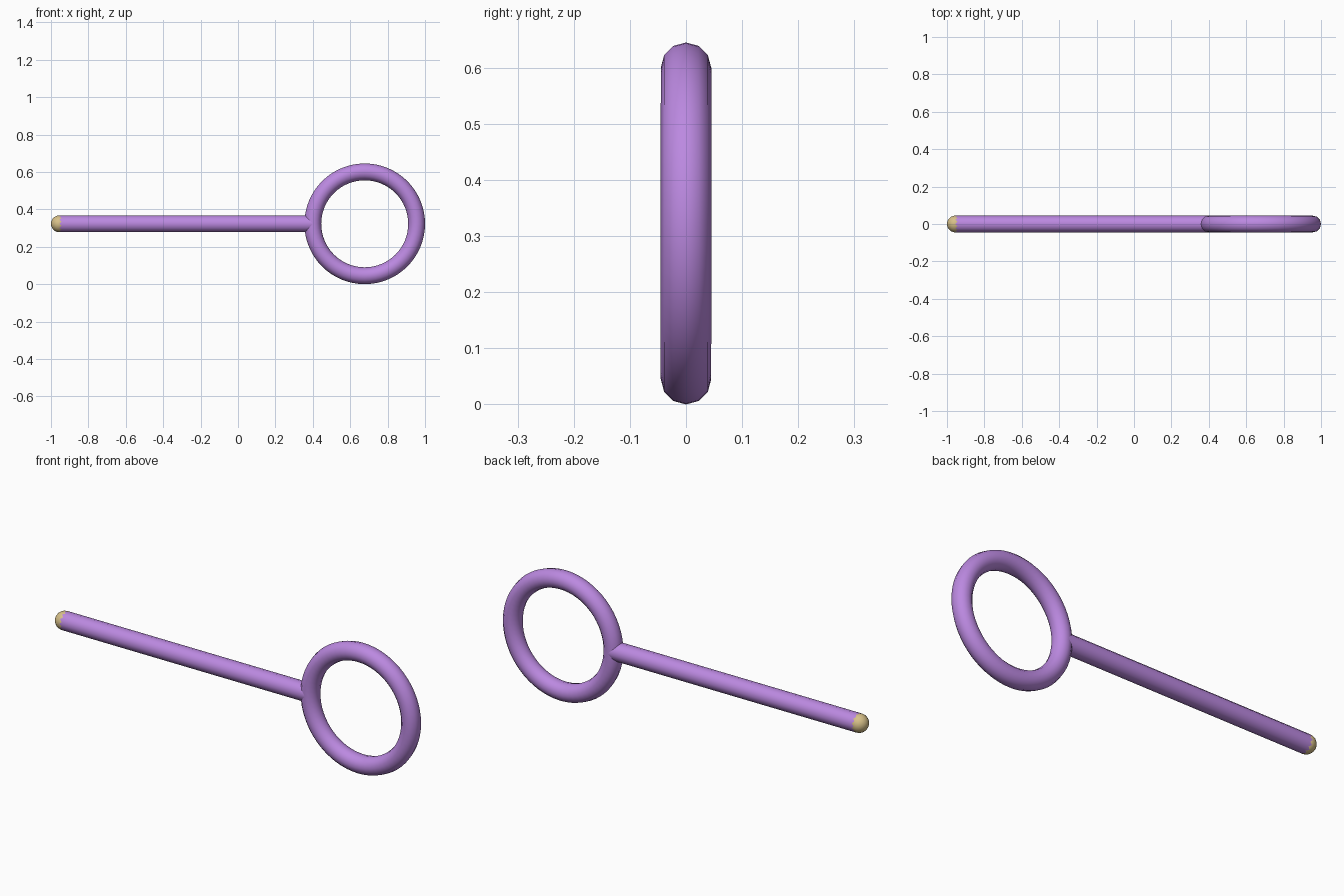
import bpy, math

if "Cube" in bpy.data.objects:
    bpy.data.objects.remove(bpy.data.objects["Cube"])

R = 0.045            # rod and ring tube radius
ZC = 0.3225          # height of the axis
RING_R = 0.2775      # ring centre-line radius
RING_X = 1 - RING_R - R
TIP_X = -1 + R


def material(name, rgb):
    m = bpy.data.materials.new(name)
    m.diffuse_color = (*rgb, 1)
    m.use_nodes = True
    m.node_tree.nodes["Principled BSDF"].inputs["Base Color"].default_value = m.diffuse_color
    return m


def finish(name, mat):
    ob = bpy.context.object
    ob.name = name
    ob.data.materials.append(mat)
    bpy.ops.object.transform_apply(location=False, rotation=True, scale=True)
    bpy.ops.object.shade_smooth_by_angle(angle=math.radians(40))


purple = material("purple", (0.50, 0.25, 0.75))
gold = material("pale gold", (0.68, 0.53, 0.25))

# ring
bpy.ops.mesh.primitive_torus_add(major_radius=RING_R, minor_radius=R, major_segments=64,
                                 minor_segments=12, location=(RING_X, 0, ZC),
                                 rotation=(math.pi / 2, 0, 0))
finish("ring", purple)

# handle rod, ending on the ring's centre line
end = RING_X - RING_R
bpy.ops.mesh.primitive_cylinder_add(vertices=12, radius=R, depth=end - TIP_X,
                                    location=((end + TIP_X) / 2, 0, ZC),
                                    rotation=(0, math.pi / 2, 0))
finish("handle", purple)

# rounded end cap
bpy.ops.mesh.primitive_uv_sphere_add(segments=24, ring_count=12, radius=R,
                                     location=(TIP_X, 0, ZC), rotation=(0, math.pi / 2, 0))
finish("handle_tip", gold)
